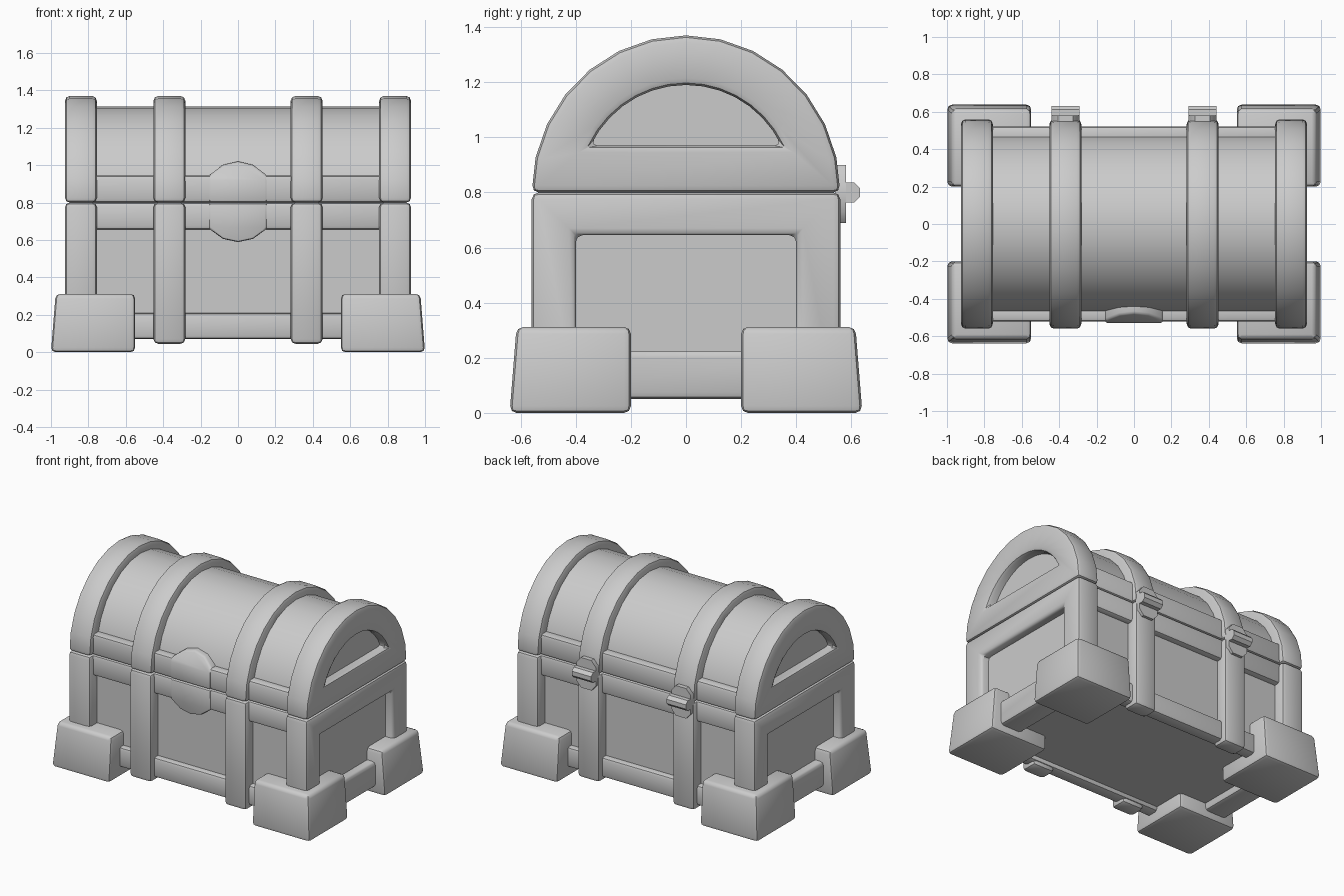
import bpy, bmesh
from math import sin, cos, pi, asin

if "Cube" in bpy.data.objects:
    bpy.data.objects.remove(bpy.data.objects["Cube"])


def finish(name, bm, bevel, segs=2):
    bmesh.ops.recalc_face_normals(bm, faces=bm.faces)
    bm.normal_update()
    if bevel:
        edges = [e for e in bm.edges if e.is_manifold and e.calc_face_angle() > 0.5]
        bmesh.ops.bevel(bm, geom=edges, offset=bevel, segments=segs, profile=0.5,
                        affect='EDGES', clamp_overlap=True)
    me = bpy.data.meshes.new(name)
    bm.to_mesh(me)
    bm.free()
    ob = bpy.data.objects.new(name, me)
    bpy.context.collection.objects.link(ob)
    return ob


def prism(name, axis, d0, d1, outer, inner=None, bevel=0.025, shear=None):
    """Extrude an outline along x or y; a matching inner loop leaves a hole."""
    bm = bmesh.new()
    place = (lambda d, p: (d, p[0], p[1])) if axis == 'X' else (lambda d, p: (p[0], d, p[1]))
    n = len(outer)
    loops = [[[bm.verts.new(place(d, p)) for p in lp] for d in (d0, d1)]
             for lp in (outer, inner) if lp]
    for a, b in loops:
        for i in range(n):
            j = (i + 1) % n
            bm.faces.new((a[i], a[j], b[j], b[i]))
    for k in (0, 1):
        if inner:
            o, h = loops[0][k], loops[1][k]
            for i in range(n):
                j = (i + 1) % n
                bm.faces.new((o[i], o[j], h[j], h[i]))
        else:
            bm.faces.new(loops[0][k])
    if shear:  # bend the part backwards above a given height
        z0, slope = shear
        bmesh.ops.bisect_plane(bm, geom=bm.verts[:] + bm.edges[:] + bm.faces[:],
                               plane_co=(0, 0, z0), plane_no=(0, 0, 1))
        for v in bm.verts:
            v.co.y += max(0, v.co.z - z0) * slope
    return finish(name, bm, bevel)


def box(name, x, y, z, bevel=0.02, taper=None):
    """Box from ranges; taper pulls in the far x and y sides at the top."""
    bm = bmesh.new()
    bmesh.ops.create_cube(bm, size=1)
    for v in bm.verts:
        ix, iy, iz = (int(c > 0) for c in v.co)
        v.co = (x[ix], y[iy], z[iz])
        if taper and iz:
            v.co.x -= taper * ((v.co.x > 0) - (v.co.x < 0)) * (abs(v.co.x) == max(map(abs, x)))
            v.co.y *= 1 - taper / 0.64 if abs(v.co.y) > 0.5 else 1
            far = max(x, key=abs)
            if x[ix] == far:
                v.co.x = far - taper * (1 if far > 0 else -1)
    return finish(name, bm, bevel)


def arc(w, h, start=0.0, n=14, z=0.8):
    return [(w * cos(start + (pi - 2 * start) * i / n),
             z + h * sin(start + (pi - 2 * start) * i / n)) for i in range(n + 1)]


def rect(w, z0, z1):
    return [(-w, z0), (w, z0), (w, z1), (-w, z1)]


# body and barrel lid
box("body", (-0.86, 0.86), (-0.48, 0.48), (0.10, 0.8), 0)
prism("lid", 'X', -0.86, 0.86, arc(0.487, 0.515), bevel=0)

for s, side in ((-1, "left"), (1, "right")):
    # end frames
    xs = sorted((s * 0.755, s * 0.925))
    prism(side + "_lid_end_frame", 'X', *xs, arc(0.56, 0.57),
          arc(0.385, 0.39, asin(0.17 / 0.39)))
    prism(side + "_body_end_frame", 'X', *xs, rect(0.56, 0.05, 0.8), rect(0.4, 0.225, 0.645))

    # middle bands
    xs = (s * 0.367 - 0.085, s * 0.367 + 0.085)
    prism(side + "_lid_band", 'X', *xs, arc(0.56, 0.57) + arc(0.44, 0.45)[::-1])
    for t, face in ((-1, "front"), (1, "back")):
        box(f"{side}_{face}_body_band", xs, sorted((t * 0.44, t * 0.56)), (0.045, 0.8), 0.025)

        # corner feet
        box(f"{side}_{face}_foot", sorted((s * 0.55, s * 1.0)), sorted((t * 0.2, t * 0.64)),
            (0, 0.312), 0.025, taper=0.025)

    # hinges
    c = s * 0.367
    prism(side + "_hinge_plate", 'Y', 0.54, 0.58,
          [(c - 0.075, 0.73), (c - 0.04, 0.69), (c + 0.04, 0.69), (c + 0.075, 0.73),
           (c + 0.075, 0.86), (c + 0.04, 0.90), (c - 0.04, 0.90), (c - 0.075, 0.86)], bevel=0)
    prism(side + "_hinge_pin", 'X', c - 0.075, c + 0.075,
          [(0.596 + 0.039 * cos(pi / 8 + i * pi / 4), 0.8 + 0.039 * sin(pi / 8 + i * pi / 4))
           for i in range(8)], bevel=0)

# long rails on front and back
for t, face in ((-1, "front"), (1, "back")):
    for part, z in (("lid", (0.8, 0.945)), ("upper", (0.655, 0.8)), ("lower", (0.07, 0.21))):
        box(f"{face}_{part}_rail", (-0.8, 0.8), sorted((t * 0.43, t * 0.522)), z, 0.02)

# clasp plates, upper one leaning with the lid
half = [(0.155, 0.145), (0.12, 0.172), (0.08, 0.202), (0, 0.22)]
shape = half + [(-x, z) for x, z in half[-2::-1]]
prism("upper_clasp", 'Y', -0.528, -0.42,
      [(-0.155, 0.803), (0.155, 0.803)] + [(x, 0.8 + z) for x, z in shape],
      bevel=0.012, shear=(0.92, 0.5))
prism("lower_clasp", 'Y', -0.528, -0.42,
      [(-0.155, 0.797), (0.155, 0.797)] + [(x, 0.8 - z * 0.96) for x, z in shape], bevel=0.012)

# smooth shading with sharp corners kept
bpy.ops.object.select_all(action='SELECT')
bpy.context.view_layer.objects.active = bpy.context.selected_objects[0]
bpy.ops.object.shade_smooth_by_angle(angle=0.75)
